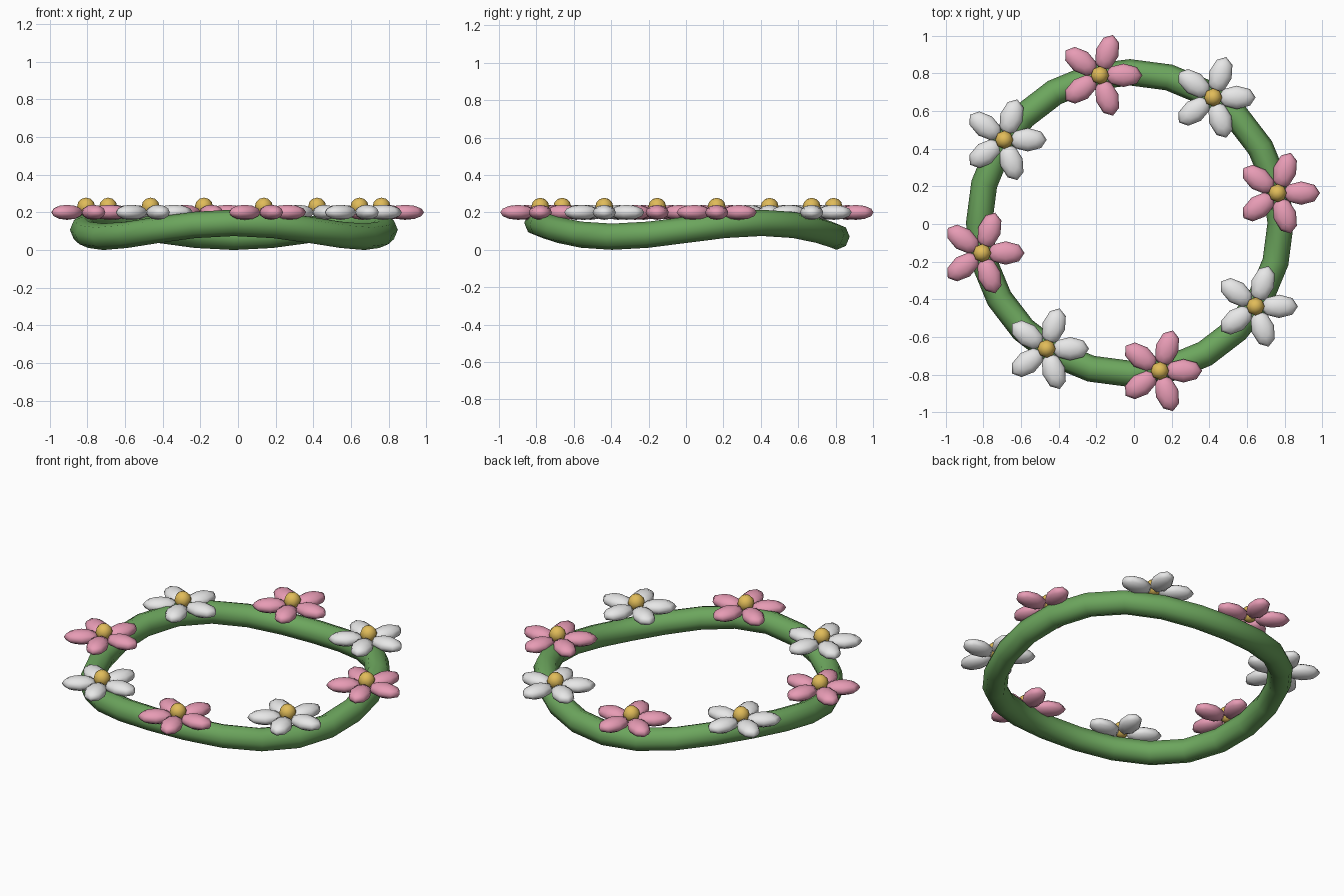
import bpy, math
from mathutils import Matrix, Vector

if "Cube" in bpy.data.objects:
    bpy.data.objects.remove(bpy.data.objects["Cube"])

CX, CY, R = -0.022, 0.005, 0.80


def mat(name, rgb):
    m = bpy.data.materials.new(name)
    m.diffuse_color = (*rgb, 1)
    m.use_nodes = True
    m.node_tree.nodes["Principled BSDF"].inputs["Base Color"].default_value = m.diffuse_color
    return m


GREEN = mat("stem green", (0.15, 0.38, 0.11))
PINK = mat("petal pink", (0.80, 0.33, 0.46))
WHITE = mat("petal white", (0.85, 0.85, 0.85))
GOLD = mat("flower gold", (0.75, 0.50, 0.10))


def make(name, verts, faces, material):
    me = bpy.data.meshes.new(name)
    me.from_pydata(verts, [], faces)
    me.materials.append(material)
    me.shade_smooth()
    ob = bpy.data.objects.new(name, me)
    bpy.context.collection.objects.link(ob)
    return ob


def ball(name, loc, scale, turn, material):
    bpy.ops.mesh.primitive_uv_sphere_add(segments=8, ring_count=6, radius=1)
    ob = bpy.context.object
    ob.name = name
    ob.data.transform(Matrix.Translation(loc) @ Matrix.Rotation(turn, 4, 'Z')
                      @ Matrix.Diagonal((*scale, 1)))
    ob.data.materials.append(material)
    ob.data.shade_smooth()
    return ob


# wavy vine ring: three gentle waves around the circle
N, S, T = 24, 8, 0.07
verts, faces = [], []
for i in range(N):
    a = 2 * math.pi * i / N
    z = 0.107 + 0.037 * math.sin(3 * a)
    for j in range(S):
        b = 2 * math.pi * j / S
        r = R + T * math.cos(b)
        verts.append((CX + r * math.cos(a), CY + r * math.sin(a), z + T * math.sin(b)))
        k, l = (i + 1) % N, (j + 1) % S
        faces.append((i * S + j, k * S + j, k * S + l, i * S + l))
make("vine_ring", verts, faces, GREEN)

# eight five-petal flowers, alternating pink and white
for f in range(8):
    a = 0.2 + f * math.pi / 4
    c = Vector((CX + R * math.cos(a), CY + R * math.sin(a), 0.2))
    for p in range(5):
        t = p * math.tau / 5
        off = Vector((math.cos(t), math.sin(t), 0)) * 0.125
        ball(f"flower_{f}_petal_{p}", c + off, (0.10, 0.062, 0.04), t, WHITE if f % 2 else PINK)
    ball(f"flower_{f}_center", c + Vector((0, 0, 0.03)), (0.048,) * 3, 0, GOLD)
